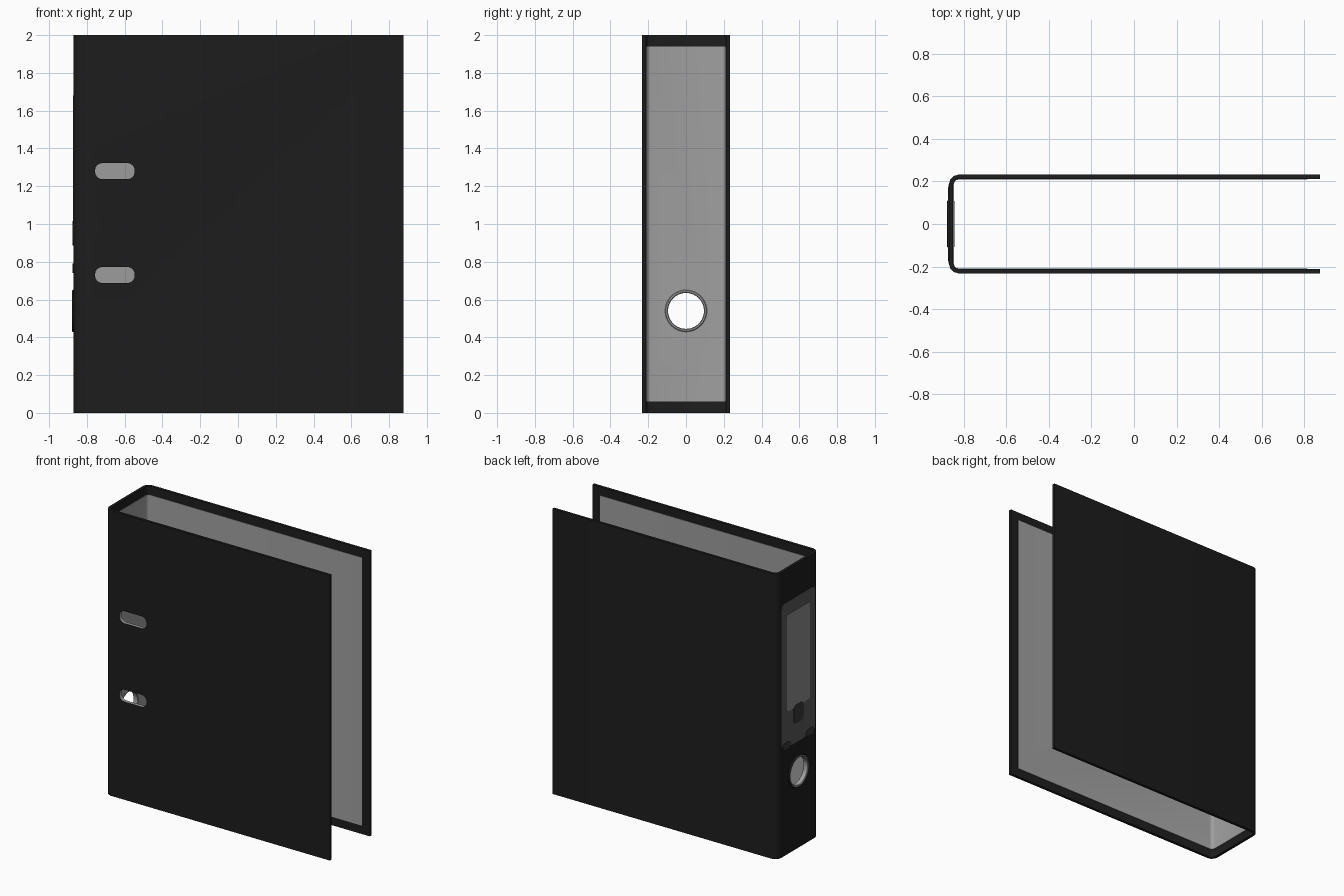
import bpy, bmesh, math
from mathutils import Vector

if "Cube" in bpy.data.objects:
    bpy.data.objects.remove(bpy.data.objects["Cube"])


def material(name, r, g, b):
    m = bpy.data.materials.new(name)
    m.diffuse_color = (r, g, b, 1)
    m.use_nodes = True
    m.node_tree.nodes["Principled BSDF"].inputs["Base Color"].default_value = m.diffuse_color
    return m


BLACK = material("cover black", 0.012, 0.012, 0.012)
GREY = material("lining grey", 0.35, 0.35, 0.35)
FRAME = material("label frame grey", 0.10, 0.10, 0.10)
LABEL = material("label grey", 0.26, 0.26, 0.26)
TAB = material("tab dark grey", 0.04, 0.04, 0.04)

H = 2.0
SLOTS = [0.73, 1.28]           # slot heights in the front cover
SLOT_X, HOLE_Z = -0.652, 0.54


def finish(name, bm, *mats):
    bmesh.ops.recalc_face_normals(bm, faces=bm.faces)
    me = bpy.data.meshes.new(name)
    bm.to_mesh(me)
    bm.free()
    ob = bpy.data.objects.new(name, me)
    bpy.context.collection.objects.link(ob)
    for m in mats:
        me.materials.append(m)
    return ob


def prism(name, pts, vec, *mats):
    """Extrude a flat outline along vec."""
    bm = bmesh.new()
    f = bm.faces.new([bm.verts.new(p) for p in pts])
    g = bmesh.ops.extrude_face_region(bm, geom=[f])
    bmesh.ops.translate(bm, vec=Vector(vec),
                        verts=[v for v in g["geom"] if isinstance(v, bmesh.types.BMVert)])
    return finish(name, bm, *mats)


def rounded(cu, cv, w, h, r, n=4):
    """Rounded rectangle outline in 2D."""
    out = []
    for k, (su, sv) in enumerate([(1, 1), (-1, 1), (-1, -1), (1, -1)]):
        for i in range(n + 1):
            a = math.pi / 2 * (k + i / n)
            out.append((cu + su * (w / 2 - r) + r * math.cos(a),
                        cv + sv * (h / 2 - r) + r * math.sin(a)))
    return out


def u_path(d, x_end, r=0.045, n=3):
    """Open U line seen from above, offset inwards by d."""
    y, x0, rr = 0.232 - d, -0.870 + d, r - d
    pts = [(x_end, y)]
    for s in (1, -1):
        arc = []
        for i in range(n + 1):
            a = math.pi / 2 * i / n
            arc.append((x0 + rr - rr * math.sin(a), s * (y - rr + rr * math.cos(a))))
        pts += arc if s == 1 else arc[::-1]
    return pts + [(x_end, -y)]


def u_shell(name, d0, d1, x_end, z0, z1, *mats):
    outline = u_path(d0, x_end) + u_path(d1, x_end)[::-1]
    return prism(name, [(x, y, z0) for x, y in outline], (0, 0, z1 - z0), *mats)


# folded cover and its inner lining
cover = u_shell("cover", 0.0, 0.020, 0.875, 0.0, H, BLACK, GREY)
lining = u_shell("lining", 0.0195, 0.023, 0.815, 0.06, 1.94, GREY)

# cutters: two finger slots in the front cover, one round hole in the spine
cutters = [prism("slot_cutter", [(x, -0.3, z) for x, z in rounded(SLOT_X, sz, 0.21, 0.085, 0.038)],
                 (0, 0.2, 0)) for sz in SLOTS]
cutters.append(prism("hole_cutter",
                     [(-1.0, y, z) for y, z in rounded(0, HOLE_Z, 0.204, 0.204, 0.1019, 8)],
                     (0.3, 0, 0)))
for ob in (cover, lining):
    bpy.context.view_layer.objects.active = ob
    for c in cutters:
        m = ob.modifiers.new("cut", 'BOOLEAN')
        m.object, m.operation, m.solver = c, 'DIFFERENCE', 'EXACT'
        bpy.ops.object.modifier_apply(modifier=m.name)
for c in cutters:
    bpy.data.objects.remove(c)

# slot walls are grey
for p in cover.data.polygons:
    c = p.center
    near_slot = abs(c.x - SLOT_X) < 0.12 and c.y < -0.2 and any(abs(c.z - s) < 0.06 for s in SLOTS)
    if near_slot and abs(p.normal.y) < 0.5:
        p.material_index = 1

# finger-hole ring, a lathed profile around the x axis
profile = [(0.095, -0.876), (0.099, -0.880), (0.107, -0.880), (0.112, -0.874),
           (0.112, -0.848), (0.107, -0.843), (0.099, -0.843), (0.095, -0.847)]
bm = bmesh.new()
N, K = 40, len(profile)
rings = [[bm.verts.new((x, r * math.cos(2 * math.pi * i / N), HOLE_Z + r * math.sin(2 * math.pi * i / N)))
          for r, x in profile] for i in range(N)]
for i in range(N):
    a, b = rings[i], rings[(i + 1) % N]
    for k in range(K):
        f = bm.faces.new((a[k], a[(k + 1) % K], b[(k + 1) % K], b[k]))
        f.material_index = 1 if k in (2, 3) else 0
ring = finish("finger_ring", bm, GREY, BLACK)


def spine_plate(name, y, z, w, h, r, top, mat):
    return prism(name, [(-0.869, u, v) for u, v in rounded(y, z, w, h, r)],
                 (-0.869 * -1 - top, 0, 0), mat)


# spine label: frame, paper, pull tab and lower notches
spine_plate("label_frame", 0, 1.26, 0.37, 1.02, 0.03, 0.872, FRAME)
spine_plate("label_paper", 0, 1.34, 0.255, 0.68, 0.015, 0.874, LABEL)
spine_plate("label_tab", 0, 0.95, 0.11, 0.13, 0.03, 0.876, TAB)
for s in (1, -1):
    spine_plate("label_notch", s * 0.13, 0.765, 0.09, 0.05, 0.02, 0.875, TAB)

# smooth the rounded parts, keep hard edges
bpy.ops.object.select_all(action='DESELECT')
for ob in (cover, lining, ring):
    ob.select_set(True)
bpy.context.view_layer.objects.active = cover
bpy.ops.object.shade_smooth_by_angle(angle=math.radians(40))
